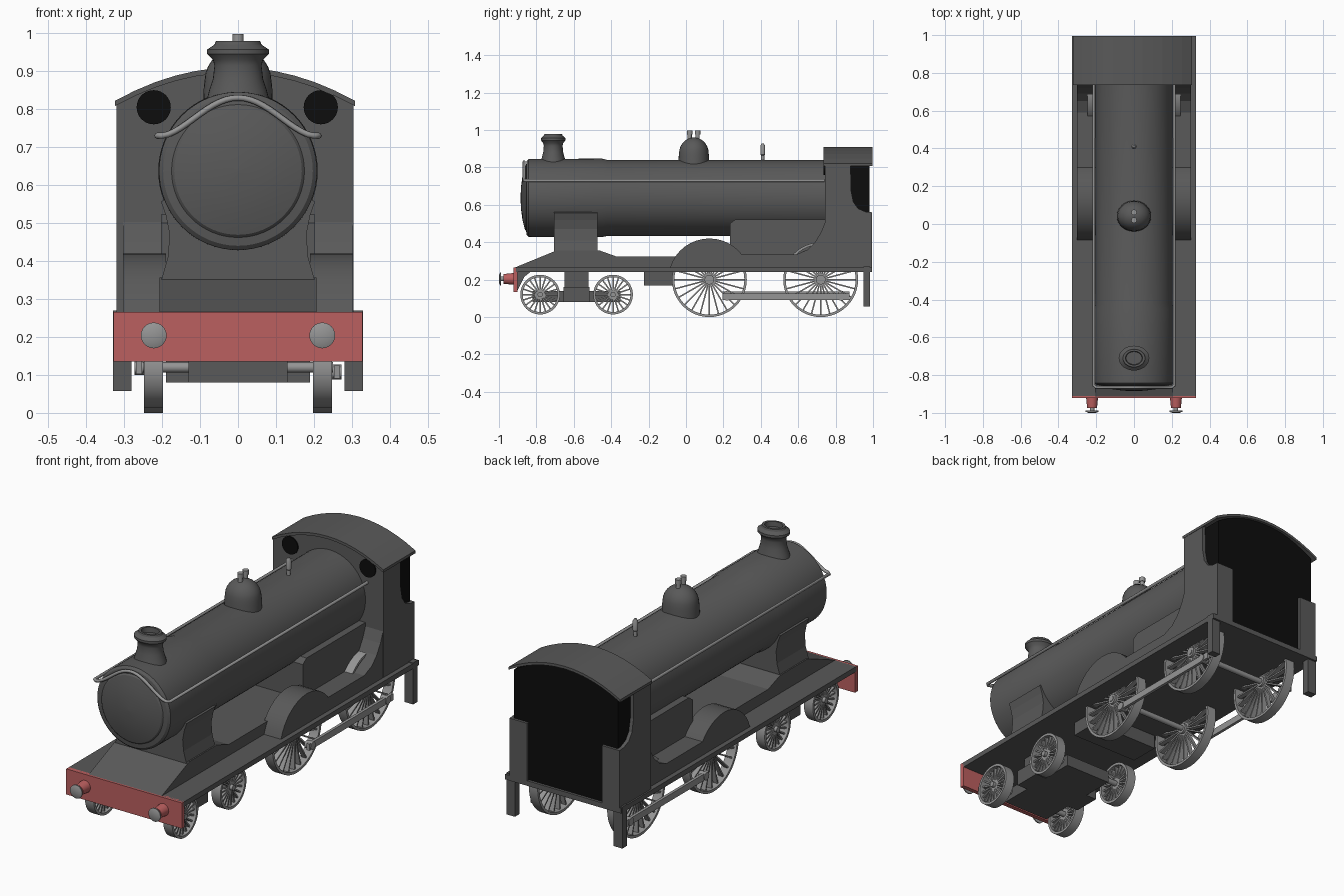
import bpy, bmesh, math
from mathutils import Matrix, Vector

if "Cube" in bpy.data.objects:
    bpy.data.objects.remove(bpy.data.objects["Cube"])


def material(name, *rgb):
    m = bpy.data.materials.new(name)
    m.diffuse_color = (*rgb, 1)
    m.use_nodes = True
    m.node_tree.nodes["Principled BSDF"].inputs["Base Color"].default_value = m.diffuse_color
    return m


DARK = material("dark grey paint", 0.1, 0.1, 0.1)
STEEL = material("light grey steel", 0.3, 0.3, 0.3)
RED = material("buffer red", 0.5, 0.115, 0.115)
BLACK = material("black", 0.004, 0.004, 0.004)


def finish(name, bm, mat, smooth=True):
    bmesh.ops.recalc_face_normals(bm, faces=bm.faces[:])
    me = bpy.data.meshes.new(name)
    bm.to_mesh(me)
    bm.free()
    me.materials.append(mat)
    if smooth:
        me.shade_smooth()
        me.set_sharp_from_angle(angle=math.radians(30))
    ob = bpy.data.objects.new(name, me)
    bpy.context.scene.collection.objects.link(ob)
    return ob


def add_prism(bm, pts, axis, a, b):
    """Extrude a profile: (y, z) along x, or (x, z) along y."""
    def place(p, t):
        return (t, p[0], p[1]) if axis == 'x' else (p[0], t, p[1])
    lo = [bm.verts.new(place(p, a)) for p in pts]
    hi = [bm.verts.new(place(p, b)) for p in pts]
    bm.faces.new(lo)
    bm.faces.new(hi[::-1])
    for i in range(len(pts)):
        j = (i + 1) % len(pts)
        bm.faces.new((lo[i], lo[j], hi[j], hi[i]))


def prism(name, pts, axis, a, b, mat=DARK, smooth=False):
    bm = bmesh.new()
    add_prism(bm, pts, axis, a, b)
    return finish(name, bm, mat, smooth)


def box(name, x, y, z, mat=DARK):
    return prism(name, [(y[0], z[0]), (y[1], z[0]), (y[1], z[1]), (y[0], z[1])], 'x', *x, mat)


def add_lathe(bm, prof, axis, loc, n=32, closed=False, squash=1.0):
    """Revolve (radius, distance along axis) points; squash narrows the y width of upright parts."""
    rings = []
    for r, t in prof:
        ring = []
        for i in range(n):
            a = 2 * math.pi * i / n
            u, v = r * math.cos(a), r * math.sin(a)
            p = {'x': (t, u, v), 'y': (u, t, v), 'z': (u, v * squash, t)}[axis]
            ring.append(bm.verts.new(Vector(p) + Vector(loc)))
        rings.append(ring)
    pairs = list(zip(rings, rings[1:]))
    if closed:
        pairs.append((rings[-1], rings[0]))
    for p, q in pairs:
        for i in range(n):
            j = (i + 1) % n
            bm.faces.new((p[i], p[j], q[j], q[i]))
    if not closed:
        bm.faces.new(rings[0])
        bm.faces.new(rings[-1])


def lathe(name, prof, axis, loc, mat=DARK, n=32, squash=1.0):
    bm = bmesh.new()
    add_lathe(bm, prof, axis, loc, n, squash=squash)
    return finish(name, bm, mat)


def rod(name, r, a, b, axis, loc, mat=STEEL, n=16):
    return lathe(name, [(r, a), (r, b)], axis, loc, mat, n)


def wheel(name, x, y, z, r, spokes):
    bm = bmesh.new()
    w, t = 0.025, 0.013
    add_lathe(bm, [(r, -w), (r, w), (r - t, w), (r - t, -w)], 'x', (x, y, z), 48, True)
    add_lathe(bm, [(r * 0.13, -w), (r * 0.13, w)], 'x', (x, y, z), 16)
    for i in range(spokes):
        m = (Matrix.Translation((x, y, z)) @ Matrix.Rotation(2 * math.pi * i / spokes, 4, 'X')
             @ Matrix.Translation((0, 0, r * 0.52)) @ Matrix.Diagonal((0.025, 0.0075, r * 0.86, 1)))
        bmesh.ops.create_cube(bm, size=1, matrix=m)
    return finish(name, bm, STEEL)


# Boiler with smokebox and domed door
lathe("boiler", [(0.001, -0.885), (0.06, -0.882), (0.12, -0.874), (0.168, -0.862), (0.175, -0.855),
                 (0.197, -0.852), (0.208, -0.842), (0.21, -0.45), (0.203, -0.42), (0.203, 0.76)],
      'y', (0, 0, 0.637), n=64)
half = [(0.205, 0.34), (0.185, 0.41), (0.18, 0.47), (0.19, 0.52), (0.203, 0.557), (0.1, 0.6)]
prism("smokebox_saddle", half + [(-x, z) for x, z in reversed(half)], 'y', -0.705, -0.472)

# Chimney, dome, valves and whistle
lathe("chimney", [(0.088, 0.80), (0.076, 0.85), (0.066, 0.88), (0.062, 0.915), (0.066, 0.93),
                  (0.081, 0.945), (0.081, 0.957), (0.062, 0.97), (0.058, 0.98), (0.045, 0.98),
                  (0.042, 0.955)], 'z', (0, -0.71, 0), squash=0.81)
lathe("steam_dome", [(0.092, 0.80), (0.09, 0.86)] +
      [(0.087 * math.cos(a * math.pi / 14) + 0.001, 0.875 + 0.085 * math.sin(a * math.pi / 14)) for a in range(8)],
      'z', (0, 0.042, 0), squash=0.9)
for y in (0.02, 0.062):
    rod("safety_valve", 0.011, 0.93, 0.985, 'z', (0, y, 0))
    rod("valve_cap", 0.015, 0.975, 0.998, 'z', (0, y, 0))
lathe("whistle", [(0.009, 0.83), (0.009, 0.865), (0.013, 0.87), (0.013, 0.915), (0.006, 0.928)],
      'z', (0, 0.41, 0), STEEL, 16)

# Handrail along both sides, arching over the smokebox door
rail = [(-0.213, 0.74, 0.73), (-0.213, -0.855, 0.73)]
for i in range(-12, 13):
    x = 0.2 * i / 12
    rail.append((x, -0.865, 0.73 + 0.1 * (0.5 + 0.5 * math.cos(math.pi * x / 0.2)) ** 0.8))
rail += [(0.213, -0.855, 0.73), (0.213, 0.74, 0.73)]
cu = bpy.data.curves.new("handrail", 'CURVE')
cu.dimensions = '3D'
cu.bevel_depth, cu.bevel_resolution, cu.use_fill_caps = 0.008, 2, True
sp = cu.splines.new('POLY')
sp.points.add(len(rail) - 1)
for p, co in zip(sp.points, rail):
    p.co = (*co, 1)
cu.materials.append(STEEL)
bpy.context.scene.collection.objects.link(bpy.data.objects.new("handrail", cu))

# Footplate and frames
box("footplate", (-0.328, 0.328), (-0.91, 0.995), (0.24, 0.266))
prism("frame_top", [(-0.912, 0.25), (-0.912, 0.266), (-0.69, 0.357), (-0.465, 0.357), (-0.37, 0.323),
                    (0.3, 0.323), (0.3, 0.25)], 'x', -0.207, 0.207)
box("frame_block", (-0.19, 0.19), (-0.225, -0.07), (0.17, 0.25))
prism("firebox", [(0.235, 0.26), (0.235, 0.5), (0.265, 0.522), (0.76, 0.522), (0.76, 0.26)], 'x', -0.203, 0.203)
box("bogie_frame", (-0.13, 0.13), (-0.82, -0.35), (0.08, 0.14))
box("bogie_block", (-0.19, 0.19), (-0.655, -0.515), (0.08, 0.16))
box("bogie_pivot", (-0.15, 0.15), (-0.65, -0.52), (0.15, 0.25))

# Buffer beam and buffers
box("buffer_beam", (-0.328, 0.328), (-0.922, -0.9), (0.135, 0.266), RED)
for s in (-1, 1):
    loc = (s * 0.222, 0, 0.204)
    lathe("buffer_housing", [(0.032, -0.915), (0.03, -0.935), (0.026, -0.975)], 'y', loc, RED, 20)
    rod("buffer_stem", 0.012, -0.995, -0.97, 'y', loc)
    lathe("buffer_head", [(0.034, -0.988), (0.034, -0.994), (0.02, -1.0)], 'y', loc, STEEL, 24)
    # Brackets behind the beam and steps below the cab
    x = sorted((s * 0.17, s * 0.19))
    prism("beam_bracket", [(-0.902, 0.14), (-0.902, 0.25), (-0.82, 0.25), (-0.865, 0.215)], 'x', *x)
    box("cab_step", sorted((s * 0.28, s * 0.329)), (0.948, 0.985), (0.057, 0.27))

    # Splashers
    x = sorted((s * 0.19, s * 0.303))
    arc = [(0.125 - 0.22 * math.cos(a), 0.2 + 0.22 * math.sin(a))
           for a in (math.radians(17 + 146 * i / 16) for i in range(17))]
    prism("front_splasher", arc, 'x', *x, smooth=True)
    prism("rear_splasher", [(0.24, 0.25), (0.24, 0.335), (0.59, 0.335), (0.65, 0.36), (0.69, 0.4),
                            (0.72, 0.45), (0.745, 0.51), (0.76, 0.51), (0.76, 0.25)], 'x', *x)

    # Wheels and coupling rod
    for y in (0.125, 0.72):
        wheel("driving_wheel", s * 0.222, y, 0.2, 0.2, 24)
    for y in (-0.78, -0.39):
        wheel("bogie_wheel", s * 0.222, y, 0.12, 0.106, 20)
    z = 0.108 if s > 0 else 0.12
    box("coupling_rod", sorted((s * 0.253, s * 0.268)), (0.195, 0.875), (z - 0.017, z + 0.017), STEEL)
    for y in (0.22, 0.83):
        rod("crank_pin", 0.02, s * 0.235, s * 0.272, 'x', (0, y, z))
for y, z in ((0.125, 0.2), (0.72, 0.2), (-0.78, 0.12), (-0.39, 0.12)):
    rod("axle", 0.014, -0.25, 0.25, 'x', (0, y, z))

# Cab: front wall, side sheets, rear panels, roof and dark interior
L, R = -0.32, 0.304
MID, HALF = (L + R) / 2, (R - L) / 2


def roof_line(half_width, drop):
    pts = []
    for i in range(-6, 7):
        f = i / 6
        pts.append((MID + half_width * f, 0.91 - drop - 0.088 * abs(f) ** 2))
    return pts


prism("cab_front", [(L, 0.25)] + roof_line(HALF, 0.006) + [(R, 0.25)], 'y', 0.742, 0.765)
roof = roof_line(HALF + 0.004, 0) + roof_line(HALF + 0.004, 0.014)[::-1]
prism("cab_roof", roof, 'y', 0.736, 0.996)
side = [(0.745, 0.245), (0.995, 0.245), (0.995, 0.56), (0.96, 0.563), (0.92, 0.58), (0.895, 0.615),
        (0.882, 0.68), (0.88, 0.82), (0.745, 0.82)]
prism("cab_side_left", side, 'x', L, L + 0.02)
prism("cab_side_right", side, 'x', R - 0.02, R)
box("cab_rear_panel_left", (L, L + 0.1), (0.978, 0.995), (0.245, 0.56))
box("cab_rear_panel_right", (R - 0.1, R), (0.978, 0.995), (0.245, 0.56))
prism("cab_interior", [(L + 0.018, 0.26)] + roof_line(HALF - 0.018, 0.012) + [(R - 0.018, 0.26)],
      'y', 0.76, 0.982, BLACK)
for x in (-0.222, 0.218):
    rod("cab_window", 0.045, 0.736, 0.744, 'y', (x, 0, 0.805), BLACK, 32)
